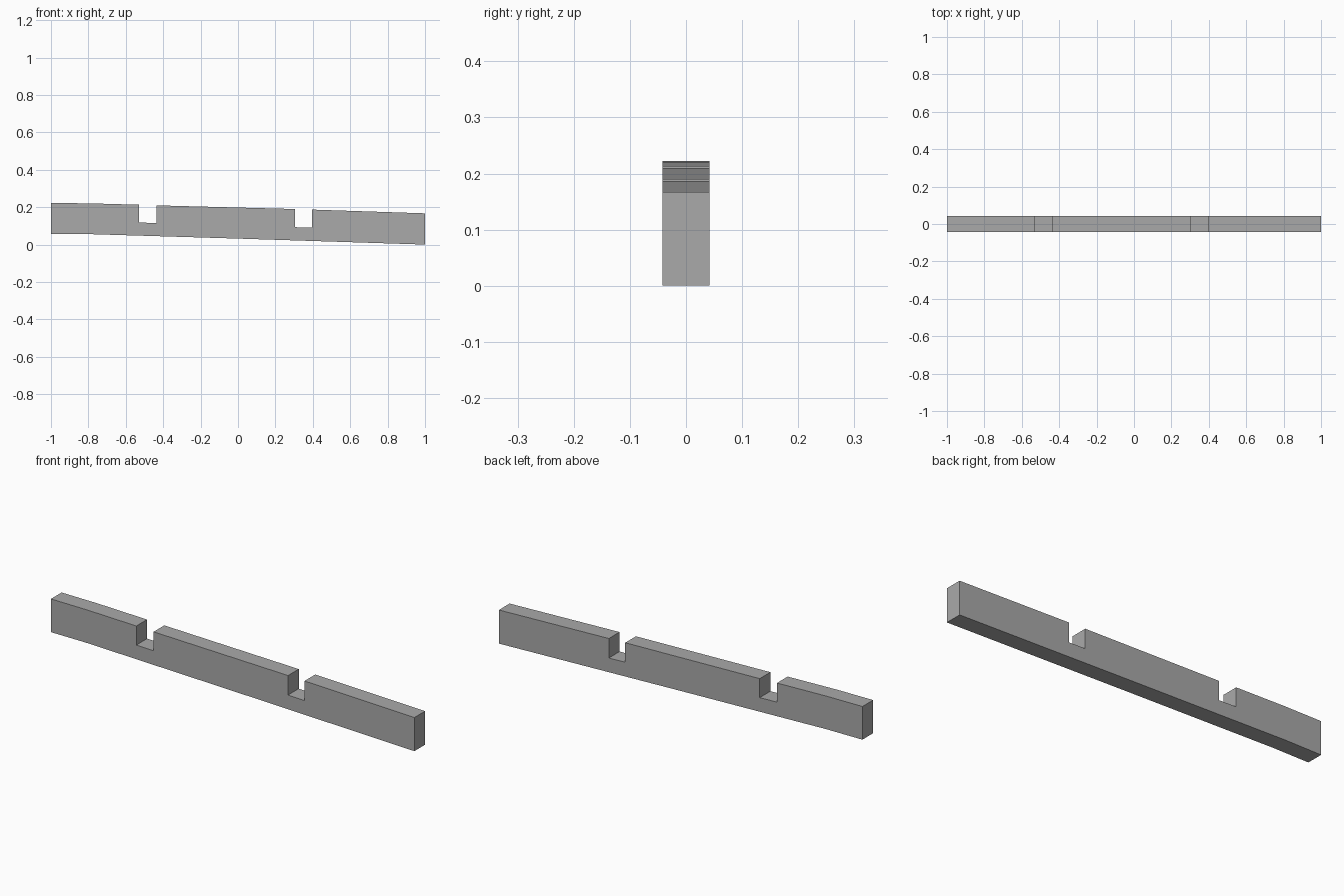
import bpy
import bmesh

cube = bpy.data.objects.get("Cube")
if cube:
    bpy.data.objects.remove(cube, do_unlink=True)

grey = bpy.data.materials.new("plain grey")
grey.use_nodes = True
colour = (0.4, 0.4, 0.4, 1.0)
grey.diffuse_color = colour
grey.node_tree.nodes["Principled BSDF"].inputs["Base Color"].default_value = colour

HALF_WIDTH = 0.042

# Side outline: gently bent top edge with two notches, then the underside
top_edge = [
    (-1, 0.222), (-0.8, 0.2205),
    (-0.53, 0.213), (-0.53, 0.118), (-0.435, 0.115), (-0.435, 0.2095),
    (0, 0.198),
    (0.305, 0.19), (0.305, 0.093), (0.395, 0.09), (0.395, 0.187),
    (1, 0.167),
]
underside = [(1, 0), (0, 0.032), (-0.8, 0.056), (-1, 0.057)]

# Notched beam: extrude the outline across its width
bm = bmesh.new()
verts = [bm.verts.new((x, -HALF_WIDTH, z)) for x, z in top_edge + underside]
side = bm.faces.new(verts)
extruded = bmesh.ops.extrude_face_region(bm, geom=[side], use_keep_orig=True)
moved = [v for v in extruded["geom"] if isinstance(v, bmesh.types.BMVert)]
bmesh.ops.translate(bm, verts=moved, vec=(0, 2 * HALF_WIDTH, 0))
bmesh.ops.recalc_face_normals(bm, faces=bm.faces)

mesh = bpy.data.meshes.new("notched_beam")
bm.to_mesh(mesh)
bm.free()
mesh.materials.append(grey)
beam = bpy.data.objects.new("notched_beam", mesh)
bpy.context.collection.objects.link(beam)
